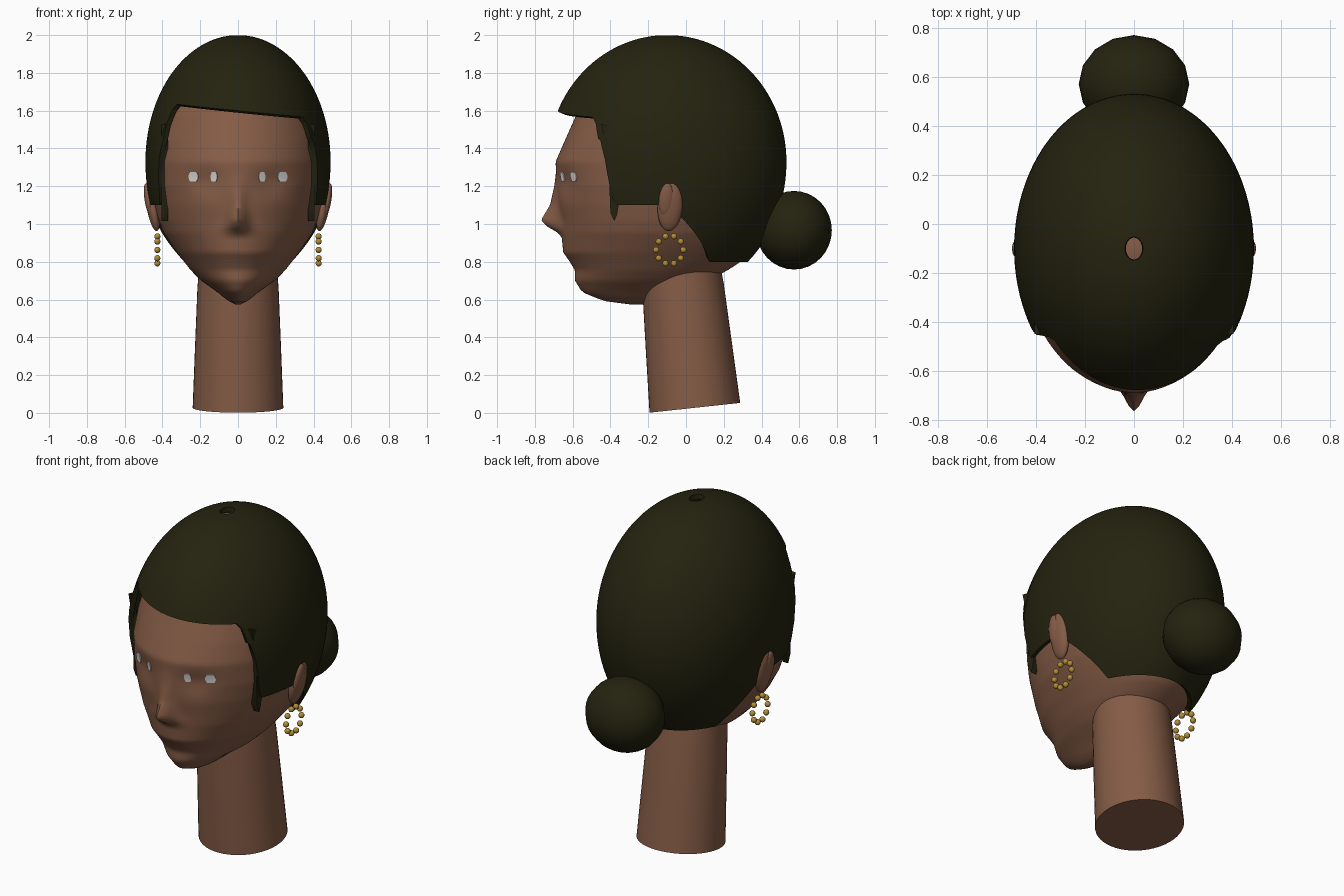
import bpy, bmesh, math
from mathutils import Matrix, Vector

if "Cube" in bpy.data.objects:
    bpy.data.objects.remove(bpy.data.objects["Cube"])


def material(name, rgb):
    m = bpy.data.materials.new(name)
    m.diffuse_color = (*rgb, 1)
    m.use_nodes = True
    m.node_tree.nodes["Principled BSDF"].inputs["Base Color"].default_value = m.diffuse_color
    return m


SKIN = material("brown skin", (0.235, 0.107, 0.061))
HAIR = material("dark hair", (0.018, 0.017, 0.005))
GOLD = material("gold", (0.45, 0.27, 0.035))
WHITE = material("eye white", (0.72, 0.70, 0.68))


def finish(bm, name, mat, angle=40, thickness=0):
    me = bpy.data.meshes.new(name)
    bm.to_mesh(me)
    bm.free()
    ob = bpy.data.objects.new(name, me)
    bpy.context.collection.objects.link(ob)
    me.materials.append(mat)
    bpy.ops.object.select_all(action='DESELECT')
    ob.select_set(True)
    bpy.context.view_layer.objects.active = ob
    if thickness:
        s = ob.modifiers.new("thickness", 'SOLIDIFY')
        s.thickness = thickness
        s.offset = -1
        bpy.ops.object.modifier_apply(modifier=s.name)
    bpy.ops.object.shade_smooth_by_angle(angle=math.radians(angle))
    return ob


def loft(rows, wrap=True, cap=False):
    """Skin rows of points, listed from top to bottom."""
    bm = bmesh.new()
    vs = [[bm.verts.new(p) for p in r] for r in rows]
    n = len(vs[0])
    for a, b in zip(vs, vs[1:]):
        for i in range(n if wrap else n - 1):
            k = (i + 1) % n
            bm.faces.new((a[i], b[i], b[k], a[k]))
    if cap:
        bm.faces.new(vs[0])
        bm.faces.new(vs[-1][::-1])
    return bm


def interp(table, t):
    """Piecewise linear lookup; every row is (key, value, ...)."""
    if t <= table[0][0]:
        return table[0][1:]
    for a, b in zip(table, table[1:]):
        if t <= b[0]:
            f = (t - a[0]) / (b[0] - a[0])
            return [p + (q - p) * f for p, q in zip(a[1:], b[1:])]
    return table[-1][1:]


def ball(bm, centre, scale, rot=Matrix(), seg=24, rings=14):
    bmesh.ops.create_uvsphere(bm, u_segments=seg, v_segments=rings, radius=1,
                              matrix=Matrix.Translation(centre) @ rot @ Matrix.Diagonal((*scale, 1)))


# Head: height, half width, front y, back y, y of widest point
FACE = [(.575, .015, -.30, -.20, -.25), (.59, .045, -.42, -.13, -.25),
        (.61, .075, -.48, -.08, -.25), (.64, .11, -.55, .0, -.22),
        (.70, .195, -.588, .12, -.18), (.755, .25, -.588, .22, -.16),
        (.80, .285, -.615, .29, -.14), (.85, .325, -.65, .33, -.12),
        (.90, .36, -.655, .37, -.1), (.955, .395, -.66, .42, -.1),
        (1.02, .42, -.665, .45, -.1), (1.10, .44, -.678, .48, -.1),
        (1.2, .455, -.688, .5, -.1), (1.33, .46, -.69, .5, -.1),
        (1.445, .45, -.64, .49, -.1), (1.58, .42, -.58, .44, -.1),
        (1.7, .36, -.5, .36, -.1), (1.8, .29, -.41, .27, -.1),
        (1.88, .2, -.3, .15, -.1), (1.93, .1, -.2, .0, -.1), (1.945, .02, -.12, -.08, -.1)]
NOSE = [(.93, 0, .07), (.955, .02, .065), (.985, .07, .055), (1.02, .103, .045),
        (1.1, .042, .038), (1.2, .01, .035), (1.27, 0, .035)]


def relief(x, z):
    """Nose forward, eye sockets back."""
    h, w = interp(NOSE, z)
    socket = .022 * math.exp(-((abs(x) - .17) / .09) ** 2 - ((z - 1.22) / .07) ** 2)
    return socket - h * math.exp(-(x / w) ** 2)


def head_point(theta, z):
    w, yf, yb, c = interp(FACE, z)
    x, k = w * math.sin(theta), math.cos(theta)
    if k > 0:
        return (x, c - (c - yf) * k + relief(x, z), z)
    return (x, c - (yb - c) * k, z)


N = 128
finish(loft([[head_point(2 * math.pi * i / N, 1.945 - 1.37 * j / 90) for i in range(N)]
             for j in range(91)], cap=True), "head", SKIN, 60)

# Eye whites: thin patches that follow the face, two per eye
for side, label in ((1, "right"), (-1, "left")):
    for part, cx, hw in (("inner", .128, .017), ("outer", .237, .025)):
        rows = []
        for j in range(7):
            v = 1 - j / 3
            z = 1.25 + .025 * v
            w = interp(FACE, z)[0]
            r = hw * (1 - .35 * v * v)
            pts = [head_point(math.asin((side * cx + r * (i / 3 - 1)) / w), z) for i in range(7)]
            rows.append([(x, y - .006, zz) for x, y, zz in pts])
        finish(loft(rows, wrap=False), f"{label}_eye_{part}", WHITE, 60, .005)

# Neck: leaning, slightly tapered
rows = []
for cy, cz, r in ((-.035, .85, .20), (-.015, .66, .215), (.016, .34, .228), (.047, .027, .24)):
    ring = []
    for i in range(48):
        t = 2 * math.pi * i / 48
        y = -r * math.cos(t)
        ring.append((r * math.sin(t), cy + y, cz + .108 * y))
    rows.append(ring)
finish(loft(rows, cap=True), "neck", SKIN)

# Hair: ellipsoid shell whose lower edge follows the hairline (angle from front, height)
LINE = [(0, 1.6), (48, 1.6), (51, 1.57), (53, 1.52), (59, 1.33), (62, 1.1), (90, 1.1),
        (98, 1.03), (121, .8), (180, .8)]


def hair_column(theta):
    deg = abs(math.degrees(theta))
    zb = interp(LINE, deg)[0]
    if deg < 55:
        zb -= .1 * .45 * math.sin(theta)
    d = (zb - 1.33) / (.67 if zb > 1.33 else .72)
    end = math.acos(d)
    col = []
    for j in range(41):
        p = .075 + (end - .075) * j / 40
        k, c = math.sin(p), math.cos(p)
        col.append((.49 * k * math.sin(theta), -.1 - .632 * k * math.cos(theta),
                    1.33 + c * (.67 if c > 0 else .72)))
    return col


cols = [hair_column(math.radians(-180 + 1.5 * i)) for i in range(240)]
finish(loft(list(zip(*cols))), "hair_cap", HAIR, 45, .028)

# Bun at the nape
bm = bmesh.new()
ball(bm, (0, .572, .967), (.226, .2, .208), seg=16, rings=16)
finish(bm, "hair_bun", HAIR, 60)

LOCK = [(-.45, 1.53), (-.425, 1.42), (-.41, 1.3), (-.40, 1.06), (-.38, 1.015), (-.365, 1.05),
        (-.345, 1.17), (-.32, 1.25), (-.32, 1.5)]
for s, label in ((1, "right"), (-1, "left")):
    # Side lock in front of the ear
    bm = bmesh.new()
    f = bm.faces.new([bm.verts.new((s * .37, y, z)) for y, z in LOCK])
    ext = bmesh.ops.extrude_face_region(bm, geom=[f])
    bmesh.ops.translate(bm, vec=(s * .036, 0, 0),
                        verts=[v for v in ext["geom"] if isinstance(v, bmesh.types.BMVert)])
    bmesh.ops.recalc_face_normals(bm, faces=bm.faces)
    finish(bm, label + "_side_lock", HAIR)

    # Ear: outer shell and raised inner part
    bm = bmesh.new()
    tilt = Matrix.Rotation(s * .17, 4, 'Y') @ Matrix.Rotation(-.08, 4, 'X')
    ball(bm, (s * .452, -.084, 1.092), (.032, .066, .132), tilt)
    ball(bm, (s * .472, -.104, 1.125), (.022, .04, .092), tilt)
    finish(bm, label + "_ear", SKIN, 60)

    # Beaded hoop earring
    bm = bmesh.new()
    for i in range(10):
        a = 2 * math.pi * i / 10
        ball(bm, (s * .427, -.086 + .072 * math.cos(a), .863 + .075 * math.sin(a)),
             (.0165,) * 3, seg=14, rings=10)
    finish(bm, label + "_earring", GOLD, 60)
